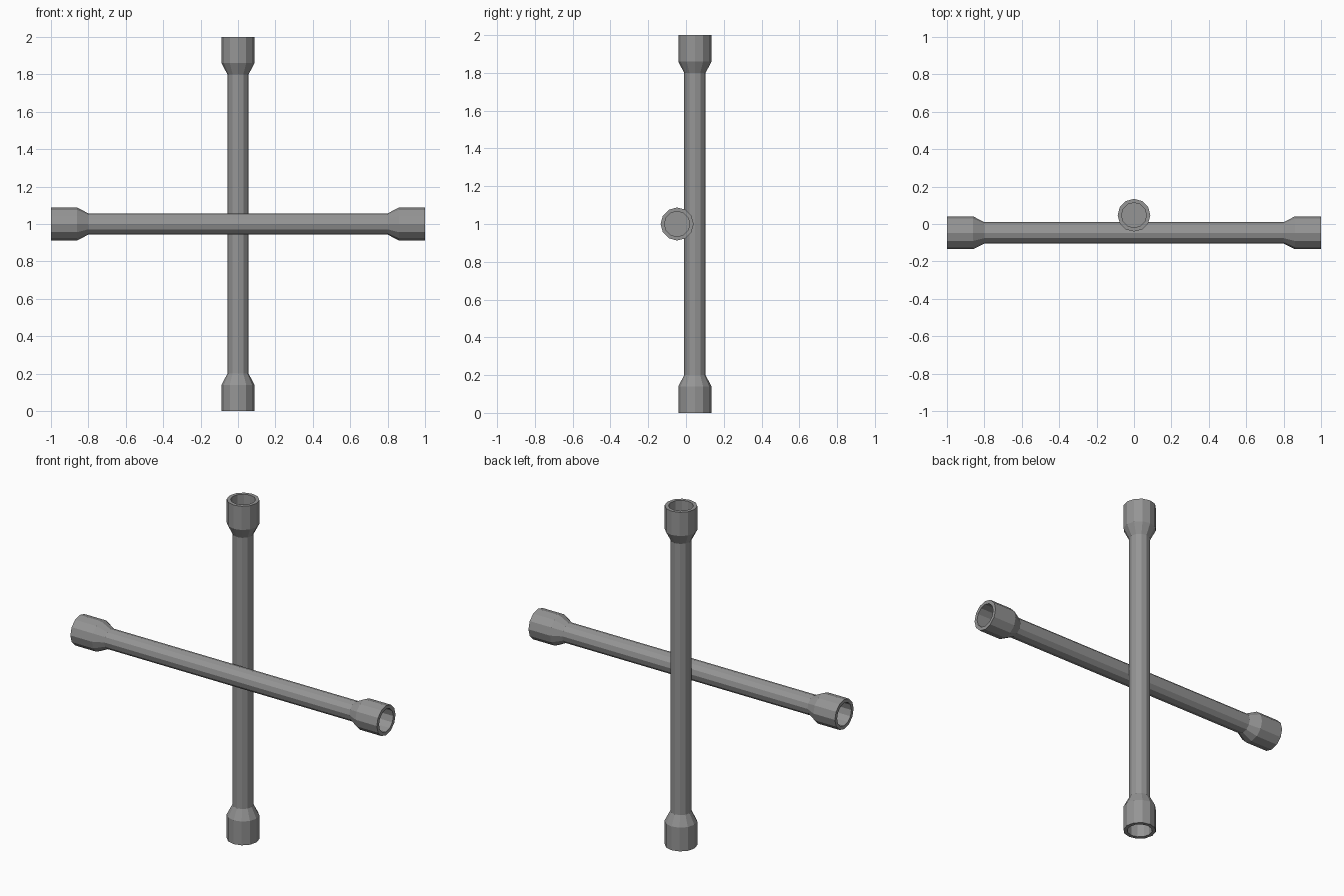
import bpy, bmesh, math
from mathutils import Matrix

if "Cube" in bpy.data.objects:
    bpy.data.objects.remove(bpy.data.objects["Cube"])

SIDES = 12
OFFSET = 0.047  # each bar sits this far from the centre plane

# Half profile (radius, distance from bar middle): shaft, taper, socket, rim, bore
HALF = [(0.057, 0.80), (0.0875, 0.86), (0.0875, 1.0), (0.067, 1.0), (0.067, 0.86)]
PROFILE = [(r, -h) for r, h in reversed(HALF)] + HALF

# Dark grey steel
steel = bpy.data.materials.new("dark_steel")
steel.diffuse_color = (0.3, 0.3, 0.3, 1)
steel.use_nodes = True
steel.node_tree.nodes["Principled BSDF"].inputs["Base Color"].default_value = steel.diffuse_color


def make_bar(name, matrix):
    """Turn the profile into a bar with a hollow socket at each end."""
    bm = bmesh.new()
    rings = [[bm.verts.new((r * math.cos(i * math.tau / SIDES),
                            r * math.sin(i * math.tau / SIDES), h))
              for i in range(SIDES)] for r, h in PROFILE]
    for a, b in zip(rings, rings[1:]):
        for i in range(SIDES):
            j = (i + 1) % SIDES
            bm.faces.new((a[i], a[j], b[j], b[i]))
    # Bore floors
    bm.faces.new(rings[0][::-1])
    bm.faces.new(rings[-1])
    bmesh.ops.recalc_face_normals(bm, faces=bm.faces)
    mesh = bpy.data.meshes.new(name)
    bm.to_mesh(mesh)
    bm.free()
    mesh.materials.append(steel)
    obj = bpy.data.objects.new(name, mesh)
    obj.matrix_world = matrix
    bpy.context.collection.objects.link(obj)
    return obj


# Upright bar behind, crossbar in front
make_bar("upright_bar", Matrix.Translation((0, OFFSET, 1)))
make_bar("cross_bar", Matrix.Translation((0, -OFFSET, 1))
         @ Matrix.Rotation(math.pi / 2, 4, 'Y'))
